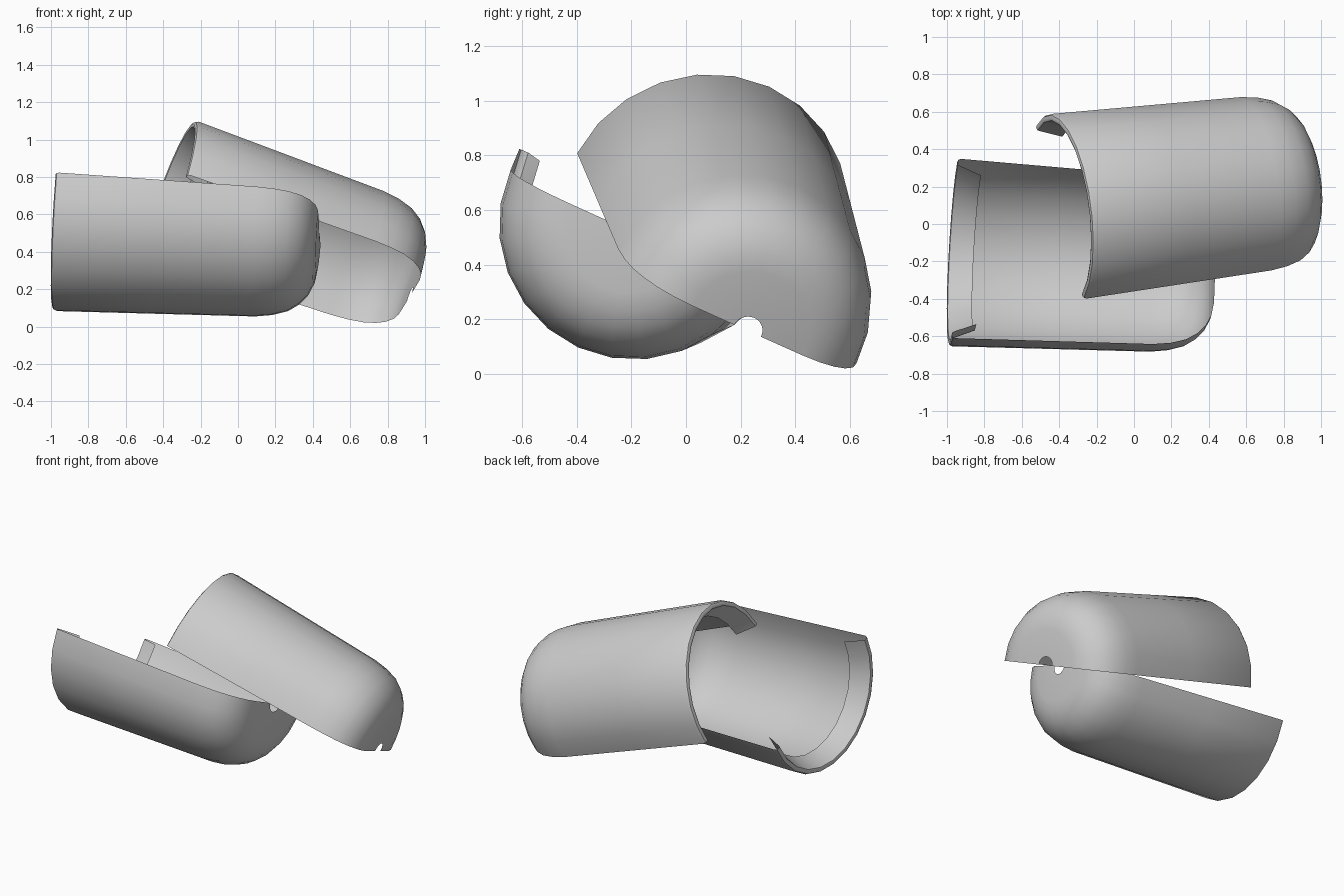
import bpy, bmesh, math
from mathutils import Vector

if "Cube" in bpy.data.objects:
    bpy.data.objects.remove(bpy.data.objects["Cube"])

LENGTH = 1.40
SEGMENTS = 12          # sides of each half shell


def wall(s):
    """Radius of the tapered wall at distance s from the open rim."""
    return 0.527 - 0.031 * s


# Half profile (radius, distance from rim): inner lip, rolled rim, wall, rounded base, drain hole
profile = [(0.437, 0.13), (0.484, 0.02), (0.492, 0.004), (0.506, 0.0), (0.520, 0.006), (wall(0.02), 0.02),
           (wall(0.55), 0.55), (wall(1.08), 1.08)]
profile += [(r, LENGTH - d) for r, d in
            [(0.480, 0.225), (0.455, 0.145), (0.415, 0.085), (0.365, 0.042),
             (0.300, 0.012), (0.230, 0.001), (0.055, 0.0)]]


def half_shell(name, rim_centre, axis, cut_dir, side):
    """Sweep the profile through half a turn on one side of the cut plane."""
    c, d = Vector(rim_centre), Vector(axis).normalized()
    e = Vector(cut_dir)
    e = (e - d * e.dot(d)).normalized()
    m = d.cross(e)
    if m.z * side < 0:
        m = -m
    bm = bmesh.new()
    rows = []
    for i in range(SEGMENTS + 1):
        a = math.pi * i / SEGMENTS
        u = e * math.cos(a) + m * math.sin(a)
        rows.append([bm.verts.new(c + d * s + u * r) for r, s in profile])
    for p, q in zip(rows, rows[1:]):
        for j in range(len(profile) - 1):
            bm.faces.new((p[j], p[j + 1], q[j + 1], q[j]))
    # Point the wall faces outward
    bm.normal_update()
    bm.faces.ensure_lookup_table()
    f = bm.faces[6]
    mid = f.calc_center_median() - c
    if f.normal.dot(mid - d * mid.dot(d)) < 0:
        bmesh.ops.reverse_faces(bm, faces=bm.faces[:])
    me = bpy.data.meshes.new(name)
    bm.to_mesh(me)
    bm.free()
    ob = bpy.data.objects.new(name, me)
    bpy.context.collection.objects.link(ob)
    bpy.ops.object.select_all(action='DESELECT')
    ob.select_set(True)
    bpy.context.view_layer.objects.active = ob
    bpy.ops.object.shade_smooth_by_angle(angle=math.radians(40))
    return ob


# Lower half lies open side up, upper half leans over it open side down
half_shell("lower_half_pot", (-0.96, -0.13, 0.607), (1, -0.058, -0.058), (0, -0.91, 0.41), -1)
half_shell("upper_half_pot", (-0.40, 0.065, 0.605), (1, 0.122, -0.34), (0.26, -0.88, 0.39), 1)
